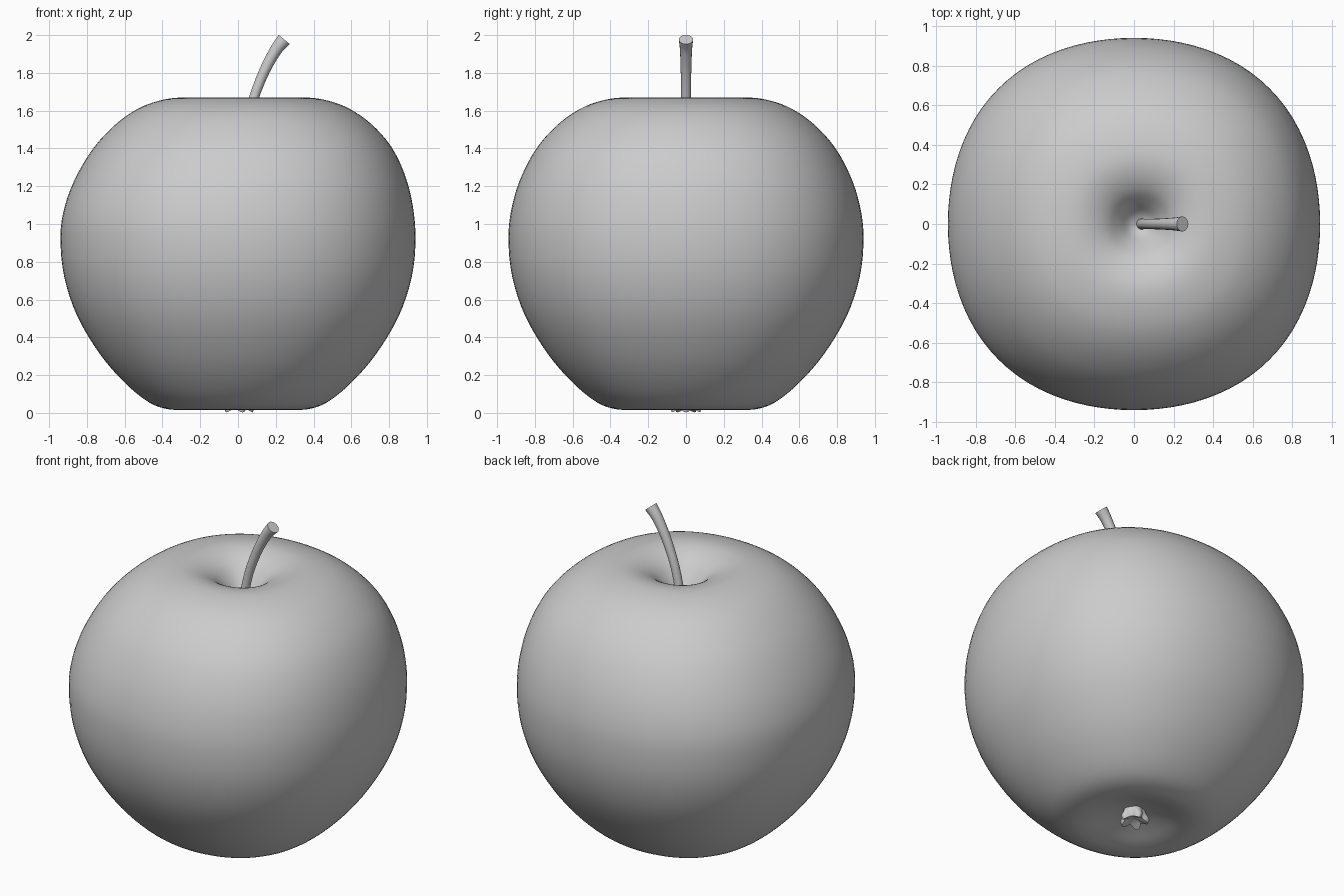
import bpy, bmesh, math
from mathutils import Vector

if "Cube" in bpy.data.objects:
    bpy.data.objects.remove(bpy.data.objects["Cube"])


def catmull(pts, steps):
    """Smooth a short list of tuples into a dense curve."""
    p = [Vector(q) for q in pts]
    p = [2 * p[0] - p[1]] + p + [2 * p[-1] - p[-2]]
    out = []
    for i in range(1, len(p) - 2):
        a, b, c, d = p[i - 1:i + 3]
        for k in range(steps):
            t = k / steps
            out.append(0.5 * (2 * b + (c - a) * t + (2 * a - 5 * b + 4 * c - d) * t ** 2
                              + (3 * b - a - 3 * c + d) * t ** 3))
    return out + [p[-2]]


def finish(name, bm, angle=60):
    bmesh.ops.remove_doubles(bm, verts=bm.verts, dist=1e-4)
    bmesh.ops.recalc_face_normals(bm, faces=bm.faces)
    me = bpy.data.meshes.new(name)
    bm.to_mesh(me)
    bm.free()
    ob = bpy.data.objects.new(name, me)
    bpy.context.collection.objects.link(ob)
    bpy.ops.object.select_all(action='DESELECT')
    ob.select_set(True)
    bpy.context.view_layer.objects.active = ob
    bpy.ops.object.shade_smooth_by_angle(angle=math.radians(angle))
    return ob


def skin(bm, rings):
    """Join consecutive rings of points with quads."""
    rows = [[bm.verts.new(co) for co in r] for r in rings]
    for a, b in zip(rows, rows[1:]):
        n = len(a)
        for j in range(n):
            bm.faces.new((a[j], a[(j + 1) % n], b[(j + 1) % n], b[j]))
    return rows


# Apple body: profile (radius, height) swept round a slightly squarish plan,
# shoulders leaning a little to +x
profile = [(0, 0.085), (0.08, 0.078), (0.17, 0.055), (0.27, 0.025), (0.36, 0.018),
           (0.47, 0.055), (0.60, 0.16), (0.73, 0.31), (0.85, 0.51), (0.92, 0.72),
           (0.94, 0.93), (0.92, 1.10), (0.868, 1.26), (0.785, 1.41), (0.675, 1.53),
           (0.56, 1.61), (0.45, 1.652), (0.34, 1.669), (0.25, 1.655), (0.17, 1.615),
           (0.11, 1.555), (0.055, 1.49), (0, 1.46)]
SEG = 96
rings = []
for r, z in catmull(profile, 4):
    t = min(max((z - 0.95) / 0.6, 0), 1)
    lean = 0.03 * t * t * (3 - 2 * t)
    ring = []
    for j in range(SEG):
        a = 2 * math.pi * j / SEG
        rr = max(r, 0) * (1 + 0.015 * (1 - math.cos(4 * a)))
        ring.append((lean + rr * math.cos(a), rr * math.sin(a), z))
    rings.append(ring)
bm = bmesh.new()
skin(bm, rings)
finish("apple_body", bm, 180)

# Stem: curved tube flaring at its cut end; points are (x, z, radius)
path = catmull([(0.035, 1.42, 0.03), (0.052, 1.54, 0.026), (0.085, 1.67, 0.026),
                (0.14, 1.81, 0.028), (0.20, 1.92, 0.032), (0.245, 1.977, 0.038)], 5)
rings = []
for i, (x, z, r) in enumerate(path):
    a, b = path[max(i - 1, 0)], path[min(i + 1, len(path) - 1)]
    d = Vector((b[0] - a[0], 0, b[1] - a[1])).normalized()
    side, up = Vector((d.z, 0, -d.x)), Vector((0, 1, 0))
    rings.append([Vector((x, 0, z)) + r * (side * math.cos(k * math.pi / 8)
                  + up * math.sin(k * math.pi / 8)) for k in range(16)])
bm = bmesh.new()
rows = skin(bm, rings)
bm.faces.new(rows[0])
bm.faces.new(rows[-1])
finish("stem", bm, 40)

# Calyx: small five-pointed crown in the bottom hollow; (radius, height, lobe depth)
bm = bmesh.new()
rings = []
for r, z, lobe in [(0.06, 0.10, 0), (0.065, 0.06, 0.1), (0.075, 0.03, 0.2),
                   (0.065, 0.003, 0.2), (0.04, 0.02, 0.1), (0.01, 0.035, 0)]:
    ring = []
    for j in range(40):
        a = 2 * math.pi * j / 40
        w = math.cos(5 * a)
        rr = r * (1 + lobe * w)
        ring.append((rr * math.cos(a), rr * math.sin(a), z + 0.05 * lobe * (1 - w)))
    rings.append(ring)
rows = skin(bm, rings)
bm.faces.new(rows[0])
bm.faces.new(rows[-1])
finish("calyx", bm)
